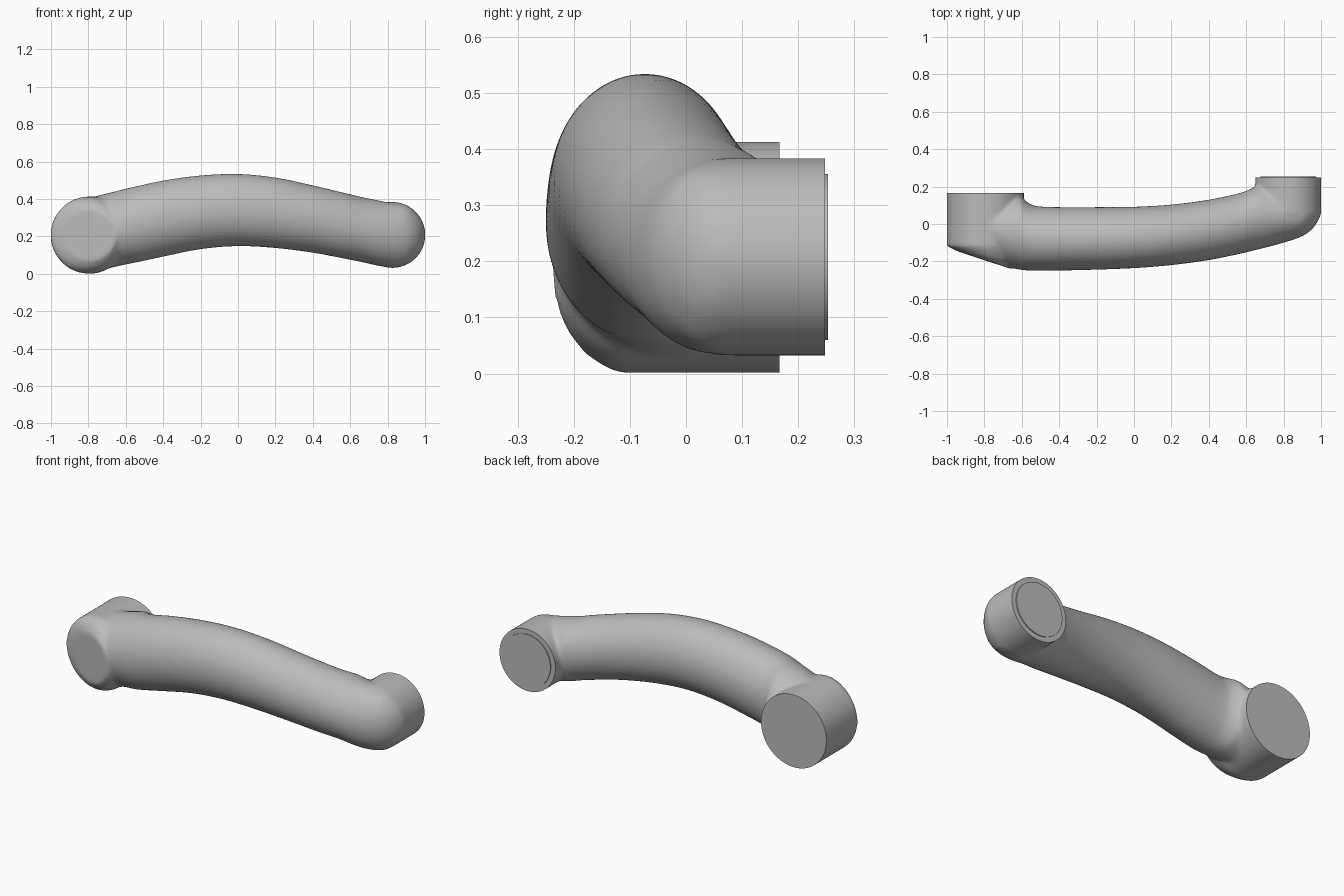
import bpy, bmesh, math
from mathutils import Vector

if "Cube" in bpy.data.objects:
    bpy.data.objects.remove(bpy.data.objects["Cube"])

grey = bpy.data.materials.new("light_grey")
grey.diffuse_color = (0.5, 0.5, 0.5, 1)
grey.use_nodes = True
grey.node_tree.nodes["Principled BSDF"].inputs["Base Color"].default_value = grey.diffuse_color

SEG = 96
LX, LZ, LR, LBACK = -0.795, 0.207, 0.206, 0.167   # left boss
RX, RZ, RR, RBACK = 0.825, 0.208, 0.176, 0.248    # right boss

# Tube stations: x, front y, back y, top z, bottom z
STATIONS = [
    (-0.80, -0.165, 0.13, 0.405, 0.008), (-0.70, -0.222, 0.14, 0.430, 0.028),
    (-0.61, -0.244, 0.15, 0.453, 0.048), (-0.575, -0.248, 0.12, 0.461, 0.055),
    (-0.53, -0.250, 0.097, 0.471, 0.064), (-0.40, -0.249, 0.09, 0.499, 0.092),
    (-0.20, -0.244, 0.09, 0.526, 0.132), (0.00, -0.236, 0.092, 0.534, 0.148),
    (0.20, -0.220, 0.104, 0.515, 0.138), (0.40, -0.193, 0.130, 0.473, 0.113),
    (0.56, -0.161, 0.164, 0.435, 0.083), (0.62, -0.147, 0.185, 0.421, 0.071),
    (0.66, -0.137, 0.205, 0.411, 0.063), (0.80, -0.100, 0.20, 0.383, 0.036),
    (0.90, -0.065, 0.17, 0.367, 0.049), (0.95, -0.030, 0.15, 0.330, 0.086),
    (0.98, 0.010, 0.12, 0.290, 0.126), (0.997, 0.045, 0.09, 0.245, 0.171),
]


def loft(bm, rings):
    """Skin a list of point rings and cap both ends."""
    vs = [[bm.verts.new(p) for p in r] for r in rings]
    n = len(vs[0])
    for a, b in zip(vs, vs[1:]):
        for i in range(n):
            j = (i + 1) % n
            bm.faces.new((a[i], a[j], b[j], b[i]))
    bm.faces.new(vs[0][::-1])
    bm.faces.new(vs[-1])


def disc_ring(cx, cz, r, y, tilt=0.0):
    """Circle round the y axis, optionally leaning with x."""
    pts = []
    for i in range(SEG):
        a = 2 * math.pi * i / SEG
        dx = r * math.cos(a)
        pts.append((cx + dx, y + tilt * dx, cz + r * math.sin(a)))
    return pts


def station(i, t):
    """Hermite interpolation between stations i and i+1."""
    p = STATIONS[i]
    q = STATIONS[i + 1]
    o = STATIONS[max(i - 1, 0)]
    s = STATIONS[min(i + 2, len(STATIONS) - 1)]
    h = q[0] - p[0]
    out = [p[0] + h * t]
    for k in range(1, 5):
        m0 = (q[k] - o[k]) / (q[0] - o[0]) * h
        m1 = (s[k] - p[k]) / (s[0] - p[0]) * h
        out.append((2*t**3 - 3*t*t + 1) * p[k] + (t**3 - 2*t*t + t) * m0
                   + (3*t*t - 2*t**3) * q[k] + (t**3 - t*t) * m1)
    return out


def tube_ring(s):
    x, yf, yb, zt, zb = s
    return [(x, (yf + yb) / 2 + (yb - yf) / 2 * math.cos(2 * math.pi * i / SEG),
             (zt + zb) / 2 + (zt - zb) / 2 * math.sin(2 * math.pi * i / SEG))
            for i in range(SEG)]


def make_object(name, bm):
    bmesh.ops.recalc_face_normals(bm, faces=bm.faces)
    me = bpy.data.meshes.new(name)
    bm.to_mesh(me)
    bm.free()
    ob = bpy.data.objects.new(name, me)
    bpy.context.collection.objects.link(ob)
    me.materials.append(grey)
    return ob


# Curved tube
bm = bmesh.new()
rings = [tube_ring(station(i, k / 4)) for i in range(len(STATIONS) - 1) for k in range(4)]
loft(bm, rings + [tube_ring(STATIONS[-1])])

# Left boss with a tilted, rounded front cap (over-long at the back, trimmed later)
loft(bm, [disc_ring(LX, LZ, LR, LBACK + 0.06), disc_ring(LX, LZ, LR, -0.118),
          disc_ring(LX, LZ, 0.196, -0.142, -0.10), disc_ring(LX, LZ, 0.175, -0.172, -0.22),
          disc_ring(LX, LZ, 0.14, -0.195, -0.33)])

# Right boss
loft(bm, [disc_ring(RX, RZ, RR, RBACK + 0.06), disc_ring(RX, RZ, RR, 0.055)])
raw = make_object("raw_arm", bm)

# Fuse the parts and blend the joints
m = raw.modifiers.new("fuse", 'REMESH')
m.mode = 'VOXEL'
m.voxel_size = 0.009
m = raw.modifiers.new("blend", 'SMOOTH')
m.factor = 0.5
m.iterations = 12
dg = bpy.context.evaluated_depsgraph_get()
fused = bpy.data.meshes.new_from_object(raw.evaluated_get(dg))
bpy.data.objects.remove(raw)

# Trim both bosses to flat mounting faces
bm = bmesh.new()
bm.from_mesh(fused)
for side, y in ((-1, LBACK), (1, RBACK)):
    faces = [f for f in bm.faces if f.calc_center_median().x * side > 0.4]
    geom = set(faces)
    for f in faces:
        geom.update(f.verts)
        geom.update(f.edges)
    res = bmesh.ops.bisect_plane(bm, geom=list(geom), plane_co=Vector((0, y, 0)),
                                 plane_no=Vector((0, 1, 0)), clear_outer=True)
    rim = [e for e in res["geom_cut"] if isinstance(e, bmesh.types.BMEdge)]
    bmesh.ops.edgeloop_fill(bm, edges=rim)
arm = make_object("curved_arm", bm)

# Slightly raised pad on the right mounting face
bm = bmesh.new()
loft(bm, [disc_ring(RX, RZ, 0.148, 0.253), disc_ring(RX, RZ, 0.148, 0.24)])
pad = make_object("mounting_pad", bm)

for ob in (arm, pad):
    bpy.ops.object.select_all(action='DESELECT')
    ob.select_set(True)
    bpy.context.view_layer.objects.active = ob
    bpy.ops.object.shade_smooth_by_angle(angle=math.radians(35))
